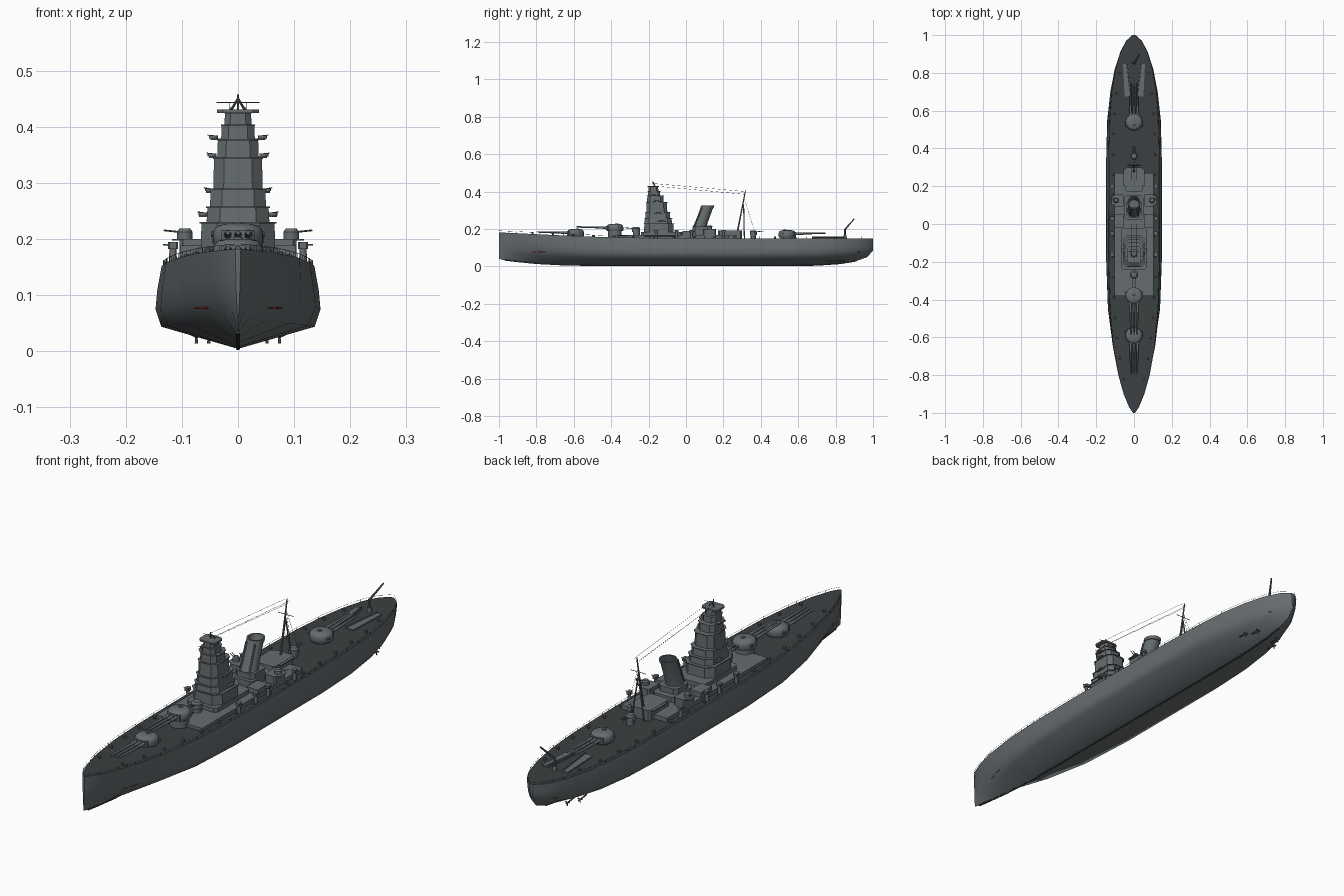
import bpy, bmesh, math
from mathutils import Vector

cube = bpy.data.objects.get("Cube")
if cube:
    bpy.data.objects.remove(cube, do_unlink=True)


def material(name, rgb):
    m = bpy.data.materials.new(name)
    m.use_nodes = True
    m.diffuse_color = (*rgb, 1)
    m.node_tree.nodes["Principled BSDF"].inputs["Base Color"].default_value = (*rgb, 1)
    return m


GREY = material("ship grey", (.133, .151, .16))
DARK = material("deck dark grey", (.043, .051, .054))
RED = material("marking red", (.4, .03, .03))
SIDES = (("left", 1), ("right", -1))
made = []


def finish(name, bm, mat):
    bmesh.ops.recalc_face_normals(bm, faces=bm.faces)
    mesh = bpy.data.meshes.new(name)
    bm.to_mesh(mesh)
    bm.free()
    mesh.materials.append(mat)
    obj = bpy.data.objects.new(name, mesh)
    bpy.context.collection.objects.link(obj)
    made.append(obj)
    return obj


def loft(name, rings, mat=GREY):
    bm = bmesh.new()
    loops = [[bm.verts.new(p) for p in ring] for ring in rings]
    n = len(loops[0])
    for a, b in zip(loops, loops[1:]):
        for i in range(n):
            j = (i + 1) % n
            bm.faces.new((a[i], a[j], b[j], b[i]))
    bm.faces.new(loops[0])
    bm.faces.new(loops[-1])
    return finish(name, bm, mat)


def rectangle(x, y, hx, hy, z, cut=0):
    # outline with clipped corners when cut is set
    if not cut:
        return [(x + a * hx, y + b * hy, z) for a, b in ((1, 1), (-1, 1), (-1, -1), (1, -1))]
    pts = []
    for a, b in ((1, 1), (-1, 1), (-1, -1), (1, -1)):
        pair = [(x + a * hx, y + b * (hy - cut), z), (x + a * (hx - cut), y + b * hy, z)]
        pts += pair if a * b > 0 else pair[::-1]
    return pts


def block(name, x, hx, y0, y1, z0, z1, mat=GREY, cut=0):
    y, hy = (y0 + y1) / 2, (y1 - y0) / 2
    return loft(name, [rectangle(x, y, hx, hy, z, cut) for z in (z0, z1)], mat)


def circle(x, y, z, r, n=24, stretch=1):
    return [(x + r * math.cos(math.tau * i / n), y + r * stretch * math.sin(math.tau * i / n), z)
            for i in range(n)]


def drum(name, x, y, z, profile, mat=GREY, n=24):
    return loft(name, [circle(x, y, z + h, r, n) for r, h in profile], mat)


def rod(name, start, end, r, mat=GREY, n=8, r2=None):
    a, b = Vector(start), Vector(end)
    q = (b - a).to_track_quat('Z', 'Y')
    rings = [[p + q @ Vector(v) for v in circle(0, 0, 0, rad, n)]
             for p, rad in ((a, r), (b, r if r2 is None else r2))]
    return loft(name, rings, mat)


# hull stations: y, widest half beam, deck half beam, keel height, deck height, bilge fullness
stations = [
    (-1, .004, .005, .04, .182, .5), (-.97, .022, .026, .033, .18, .5),
    (-.9, .049, .055, .025, .177, .55), (-.8, .081, .083, .015, .172, .65),
    (-.65, .114, .11, .007, .165, .8), (-.45, .138, .128, .004, .157, .9),
    (-.2, .147, .136, .004, .152, .93), (.35, .147, .136, .004, .15, .93),
    (.55, .142, .131, .004, .15, .9), (.7, .128, .119, .006, .15, .85),
    (.82, .104, .099, .014, .15, .8), (.91, .074, .073, .028, .15, .75),
    (.97, .04, .042, .05, .15, .7), (1, .006, .008, .085, .15, .7)]


def half_section(y, beam, deck, keel, top, full):
    h = top - keel
    return [(beam * full, y, keel + .27 * h), (beam * min(1, .55 + full / 2), y, keel + .48 * h),
            (beam * .98, y, keel + .7 * h), (deck, y, top)]


def hull_ring(station):
    half = half_section(*station)
    return [(0, station[0], station[3])] + half + [(-x, y, z) for x, y, z in half[::-1]]


hull = loft("hull", [hull_ring(s) for s in stations])
hull.data.materials.append(DARK)
for f in hull.data.polygons:
    f.material_index = int(f.normal.z > .8)


def at(y, column):
    for a, b in zip(stations, stations[1:]):
        if a[0] <= y <= b[0]:
            t = (y - a[0]) / (b[0] - a[0])
            return a[column] + t * (b[column] - a[column])


def side_x(y, z):
    # half width of the hull side at a height
    section = half_section(*(at(y, c) for c in range(6)))
    for a, b in zip(section, section[1:]):
        if a[2] <= z <= b[2]:
            return a[0] + (z - a[2]) / (b[2] - a[2]) * (b[0] - a[0])


# keel strip, deck rails, bollards, hull marks
for a, b in zip(stations[1:-3], stations[2:-2]):
    rod("keel_strip", (0, a[0], a[3] + .001), (0, b[0], b[3] + .001), .004, DARK, 6)
for side, s in SIDES:
    for a, b in zip(stations, stations[1:]):
        rod(side + "_deck_rail", (s * a[2] * .98, a[0], a[4] + .009),
            (s * b[2] * .98, b[0], b[4] + .009), .0005, GREY, 4)
    for i in range(46):
        y = -.95 + i * .042
        x, z = s * at(y, 2) * .98, at(y, 4)
        rod(side + "_rail_post", (x, y, z), (x, y, z + .009), .0005, GREY, 4)
    for i in range(16):
        y = -.82 + i * .108
        x = s * (at(y, 2) - .024)
        drum(side + "_bollard", x, y, at(y, 4), [(.006, 0), (.006, .008), (.004, .01)], GREY, 10)
    for y0, y1, z in ((-.83, -.805, .077), (-.79, -.75, .077), (.915, .93, .078)):
        rod(side + "_hull_mark", (s * side_x(y0, z), y0, z), (s * side_x(y1, z), y1, z), .0018, RED, 6)
    # propellers
    for y, x in ((.79, .074), (.84, .052)):
        hub = Vector((s * x, y, .025))
        rod(side + "_propeller_shaft", hub - Vector((0, .04, -.006)), hub + Vector((0, .01, 0)), .003)
        for k in range(3):
            a = math.tau * k / 3 + .5
            tip = Vector((math.cos(a), .2, math.sin(a))) * .011
            rod(side + "_propeller_blade", hub, hub + tip, .002, GREY, 6, .003)

# deckhouse tiers
block("main_deckhouse", 0, .104, -.38, .27, .14, .168)
block("forward_house", 0, .07, -.24, -.02, .165, .185, GREY, .012)
block("funnel_house", 0, .05, .02, .15, .165, .19, GREY, .012)
block("funnel_step", 0, .043, .035, .125, .185, .212, GREY, .014)
block("aft_house", 0, .045, .17, .3, .15, .193, GREY, .008)
block("aft_platform", 0, .055, .2, .29, .188, .192)

# tower: half width, front y, back y, bottom, top
tiers = [(.067, -.225, -.065, .165, .23), (.056, -.222, -.075, .23, .258),
         (.05, -.217, -.085, .258, .29), (.044, -.212, -.1, .29, .345),
         (.037, -.208, -.12, .345, .378), (.03, -.204, -.138, .378, .404),
         (.024, -.2, -.148, .404, .426)]
for w, y0, y1, z0, z1 in tiers:
    y, hy = (y0 + y1) / 2, (y1 - y0) / 2
    loft("tower_tier", [rectangle(0, y, w, hy, z0, w * .42),
                        rectangle(0, y, w * .97, hy * .97, z1, w * .41)])
    block("tower_ledge", 0, w * 1.02, y0 - .003, y1 + .003, z1 - .003, z1, GREY, w * .42)
block("tower_roof", 0, .037, -.207, -.145, .424, .431, GREY, .01)
for side, s in SIDES:
    for x, z, y in ((.062, .242, -.13), (.051, .285, -.15), (.046, .347, -.155), (.044, .379, -.17)):
        block(side + "_tower_wing", s * x * .75, x * .37, y - .022, y + .022, z - .003, z, GREY, .008)
        drum(side + "_wing_tub", s * x, y, z, [(.008, 0), (.008, .005)], GREY, 12)
        rod(side + "_wing_gun", (s * x, y, z + .005), (s * (x + .01), y - .01, z + .006), .0008, GREY, 6)
    rod(side + "_tower_strut", (s * .012, -.165, .43), (0, -.175, .45), .0022)
rod("tower_pole", (0, -.175, .43), (0, -.178, .457), .002)
rod("tower_yard", (-.038, -.175, .443), (.038, -.175, .443), .0006)

# raked open funnel: outside up, over the rim, down the inside
loft("funnel", [circle(0, y, z, r, 28, 1.05) for y, z, r in (
    (.072, .205, .036), (.08, .23, .033), (.112, .312, .031), (.112, .313, .034),
    (.116, .326, .034), (.116, .326, .028), (.1, .28, .027))])
for side, s in SIDES:
    rod(side + "_steam_pipe", (s * .022, .04, .2), (s * .02, .083, .315), .004)


def turret(name, y, z, aim):
    # domed drum gunhouse with a small flat face and three barrels
    drum(name + "_barbette", 0, y, z - .045, [(.036, 0), (.036, .045)])
    drum(name + "_gunhouse", 0, y, z, [(.042, 0), (.045, .005), (.045, .022), (.042, .03),
                                       (.035, .036), (.02, .039)])
    block(name + "_face", 0, .029, *sorted((y, y + aim * .047)), z + .004, z + .028, GREY, .008)
    rod(name + "_rangefinder", (-.048, y - aim * .018, z + .02), (.048, y - aim * .018, z + .02), .005)
    for x in (-.018, 0, .018):
        root = (x, y + aim * .04, z + .019)
        rod(name + "_sleeve", root, (x, y + aim * .085, z + .02), .007, GREY, 12, .006)
        rod(name + "_barrel", root, (x, y + aim * .205, z + .023), .0055, GREY, 12, .0038)
    drum(name + "_hatch", 0, y - aim * .01, z + .037, [(.009, 0), (.008, .005)], GREY, 12)


turret("bow_turret", -.59, .161, -1)
turret("raised_turret", -.38, .188, -1)
turret("stern_turret", .54, .155, 1)


def small_turret(name, x, y, z, r, dx, dy):
    drum(name, x, y, z, [(r, 0), (r, r * .9), (r * .7, r * 1.3)], GREY, 16)
    for k in (-1, 1):
        off = Vector((dy, -dx, 0)) * k * r * .3
        root = Vector((x, y, z + r * .8)) + off
        rod(name + "_gun", root, root + Vector((dx, dy, .1)) * r * 2.8, r * .1)


drum("forward_pedestal", 0, -.265, .165, [(.018, 0), (.018, .02)])
small_turret("forward_small_turret", 0, -.268, .183, .022, 0, -1)
drum("aft_pedestal", 0, .36, .145, [(.015, 0), (.015, .025)])
small_turret("aft_small_turret", 0, .36, .168, .019, 0, 1)

# side batteries
for side, s in SIDES:
    block(side + "_side_house", s * .078, .025, -.02, .05, .165, .188)
    block(side + "_battery_house", s * .08, .024, .09, .16, .165, .2, GREY, .006)
    block(side + "_battery_platform", s * .092, .026, .1, .15, .197, .2, GREY, .006)
    small_turret(side + "_battery", s * .095, .125, .2, .014, s * .9, .4)
    # open guns along the deck edge
    for y in (-.16, -.05, .03, .2):
        x = s * .116
        drum(side + "_gun_pedestal", x, y, .148, [(.008, 0), (.006, .035)], GREY, 12)
        block(side + "_gun_shield", x, .009, y - .011, y + .011, .182, .194, GREY, .003)
        rod(side + "_gun_barrel", (x, y, .188), (x + s * .018, y, .19), .0015, GREY, 6)

# aft tripod mast and aerial wires
rod("aft_mast", (0, .275, .185), (0, .318, .405), .0045, GREY, 8, .0025)
for side, s in SIDES:
    rod(side + "_mast_leg", (s * .028, .312, .15), (0, .308, .33), .003)
    rod(side + "_aerial", (s * .015, -.175, .443), (s * .012, .318, .4), .0006, GREY, 4)
    rod(side + "_stay", (s * .02, .375, .16), (0, .312, .36), .0006, GREY, 4)
rod("lower_aerial", (0, -.17, .43), (0, .316, .385), .0006, GREY, 4)
rod("mast_yard", (-.035, .309, .345), (.035, .309, .345), .0012)

# stern aircraft panels, catapult rails and crane
for side, s in SIDES:
    loft(side + "_aircraft_panel", [[(s * x, y, z) for x, y in (
        (.058, .848), (.03, .848), (.012, .675), (.05, .675))] for z in (.149, .155)])
    rod(side + "_catapult_rail", (s * .036, .848, .157), (s * .016, .675, .157), .003, GREY, 6)
drum("crane_base", 0, .85, .148, [(.01, 0), (.008, .02)], GREY, 12)
rod("crane_post", (0, .85, .15), (0, .85, .2), .005)
rod("crane_boom", (0, .85, .197), (.03, .9, .255), .005, GREY, 8, .003)

# smooth the round parts, keep edges sharp; the hull bilge is soft but its keel is crisp
bpy.ops.object.select_all(action='DESELECT')
for o in made:
    o.select_set(True)
bpy.context.view_layer.objects.active = hull
bpy.ops.object.shade_smooth_by_angle(angle=math.radians(32))
for e in hull.data.edges:
    a, b = (hull.data.vertices[i].co for i in e.vertices)
    bilge = abs(a.x) > .02 and a.z < .12 and b.z < .12
    e.use_edge_sharp = e.use_edge_sharp and not bilge
